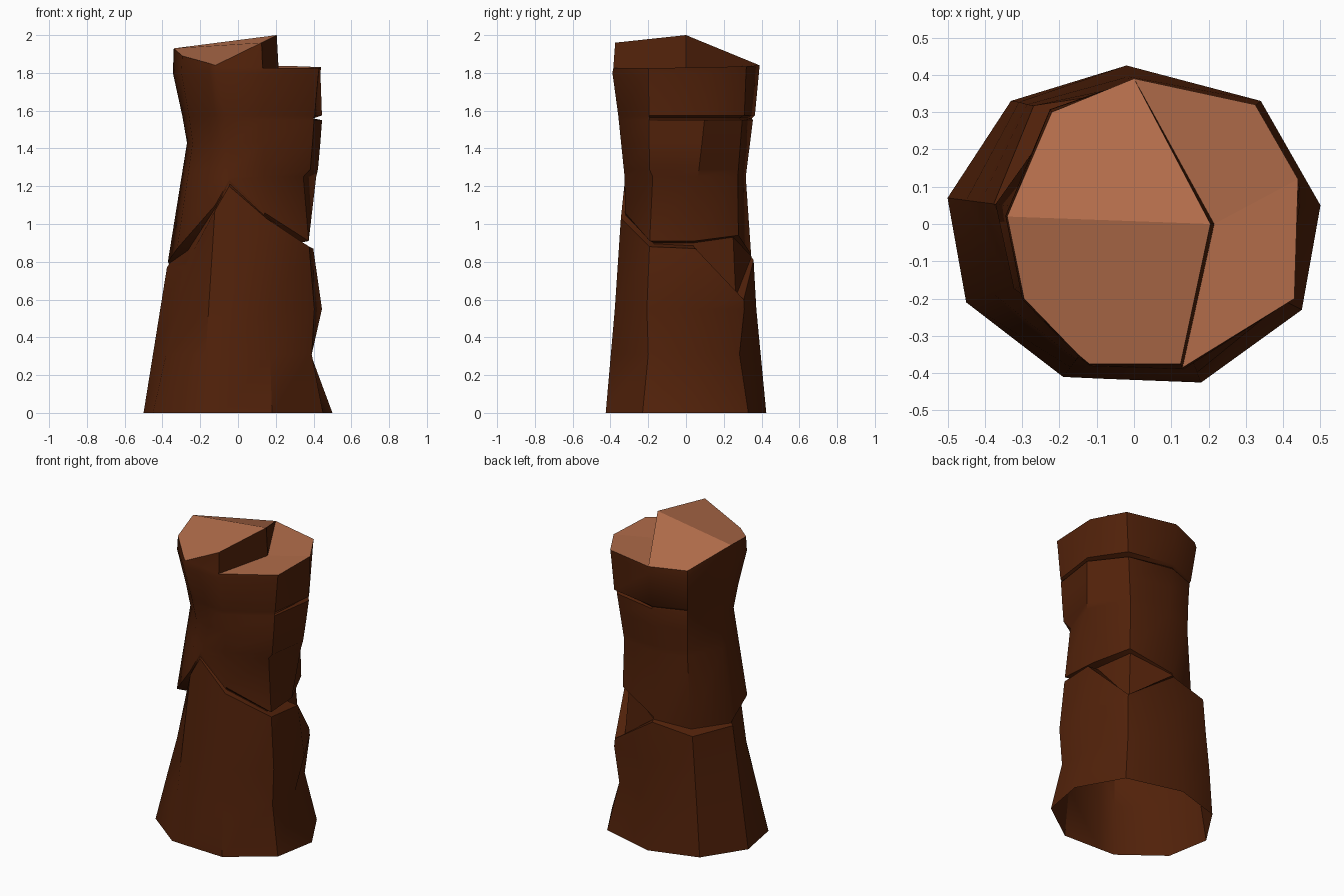
import bpy
import bmesh
import math
from mathutils import Vector

default_cube = bpy.data.objects.get("Cube")
if default_cube:
    bpy.data.objects.remove(default_cube, do_unlink=True)


def make_material(name, colour):
    material = bpy.data.materials.new(name)
    material.use_nodes = True
    material.diffuse_color = colour
    material.node_tree.nodes["Principled BSDF"].inputs["Base Color"].default_value = colour
    return material


bark = make_material("dark bark", (.083, .0155, .003, 1))
cut_wood = make_material("cut wood", (.44, .15, .068, 1))

# Outlines of the foot, the narrow waist and the broken rim, one point per column
foot = [(-.5, .07), (-.45, -.21), (-.19, -.41), (-.08, -.415), (.18, -.425),
        (.45, -.23), (.5, .05), (.34, .33), (-.02, .425), (-.33, .33)]
waist = [(-.27, .04), (-.24, -.15), (-.1, -.29), (-.04, -.31), (.14, -.32),
         (.35, -.18), (.36, .05), (.25, .27), (0, .31), (-.2, .27)]
rim = [(-.34, .02), (-.295, -.2), (-.15, -.35), (-.12, -.375), (.13, -.385),
       (.43, -.2), (.44, .12), (.325, .32), (0, .39), (-.22, .3)]
rim_height = [1.93, 1.89, 1.85, 1.84, 1.825, 1.825, 1.83, 1.835, 1.84, 1.835]
# Top of the lower bark and bottom of the upper bark
ledge_height = [.77, .78, 1.07, 1.2, 1.03, .88, .87, .6, .81, .77]
lip_height = [.8, .87, 1.1, 1.235, 1.06, .91, .91, .94, .84, .8]
columns = len(foot)


def trunk_point(column, height, scale=1.0):
    """Point on the tapering trunk at a height, pushed in or out by scale."""
    waist_height = 1.43 if column < 4 else 1.2
    if height < waist_height:
        low, high = Vector(foot[column]), Vector(waist[column])
        blend = height / waist_height
    else:
        low, high = Vector(waist[column]), Vector(rim[column])
        blend = min(1, (height - waist_height) / (1.83 - waist_height))
    flat = low.lerp(high, blend) * scale
    return flat.x, flat.y, height


def level(height):
    return [height] * columns


# Bark rings from bottom to top: heights and the columns that bulge or recede
crease = {0: .98, 1: .82, 2: .96, 4: .96, 5: .87, 6: .78, 7: .88, 9: .9}
crease_bottom = [height + .015 for height in ledge_height]
crease_top = [height - .01 for height in lip_height]
rings = [
    (level(0), {}),
    (level(.31), {1: .94, 5: .92, 6: .83, 7: .9, 9: 1.04}),
    (level(.55), {1: .88, 6: 1.02, 7: 1.02, 9: 1.06}),
    (ledge_height, {1: .83, 4: 1.03, 7: 1.02, 8: 1.03, 9: 1.09}),
    (crease_bottom, crease),
    (crease_top, crease),
    (lip_height, {4: .97, 6: .91, 7: .98, 9: .91}),
    (level(1.25), {5: .97, 6: 1.13, 9: .96}),
    (level(1.29), {5: 1.06, 6: 1.14, 9: .96}),
    (level(1.43), {5: 1.04, 6: 1.12, 9: .95}),
    (level(1.55), {5: 1.02, 6: 1.1, 9: .95}),
    (level(1.56), {5: 1.01, 6: .97, 7: .94, 8: .98, 9: .95}),
    (level(1.575), {5: 1.02, 6: 1.09, 7: 1.03, 8: 1.02, 9: .97}),
    (level(1.8), {0: 1.03, 1: 1.03, 2: 1.03, 3: 1.03, 4: 1.02, 9: 1.03}),
]

mesh = bmesh.new()
loops = []
for heights, scales in rings:
    loops.append([mesh.verts.new(trunk_point(c, heights[c], scales.get(c, 1)))
                  for c in range(columns)])
rim_loop = [mesh.verts.new((*rim[c], rim_height[c])) for c in range(columns)]
loops.append(rim_loop)

# Bark walls, open at the foot
for lower, upper in zip(loops, loops[1:]):
    for c in range(columns):
        n = (c + 1) % columns
        mesh.faces.new((lower[c], lower[n], upper[n], upper[c]))

# Split top: a tall half and a low half with a vertical break between them
peak = mesh.verts.new((.205, 0, 2))
notch = mesh.verts.new((.215, 0, 1.82))
tall_corner = mesh.verts.new((.125, -.375, 1.96))
start, end = rim_loop[4], rim_loop[8]
mesh.faces.new((rim_loop[3], start, tall_corner))
mesh.faces.new((start, notch, peak, tall_corner))
mesh.faces.new((notch, end, peak))

# Cut wood facets, two on each half
for facet in ([peak, end, rim_loop[9], rim_loop[0]],
              [peak] + rim_loop[:4] + [tall_corner],
              [notch] + rim_loop[4:7],
              [notch] + rim_loop[6:9]):
    mesh.faces.new(facet).material_index = 1

data = bpy.data.meshes.new("tree_stump")
mesh.to_mesh(data)
mesh.free()
data.materials.append(bark)
data.materials.append(cut_wood)
stump = bpy.data.objects.new("tree_stump", data)
bpy.context.collection.objects.link(stump)

# Soft bark with crisp breaks, flat cut faces
bpy.ops.object.select_all(action="DESELECT")
stump.select_set(True)
bpy.context.view_layer.objects.active = stump
bpy.ops.object.shade_smooth_by_angle(angle=math.radians(40))
for face in data.polygons:
    if face.material_index == 1:
        face.use_smooth = False
